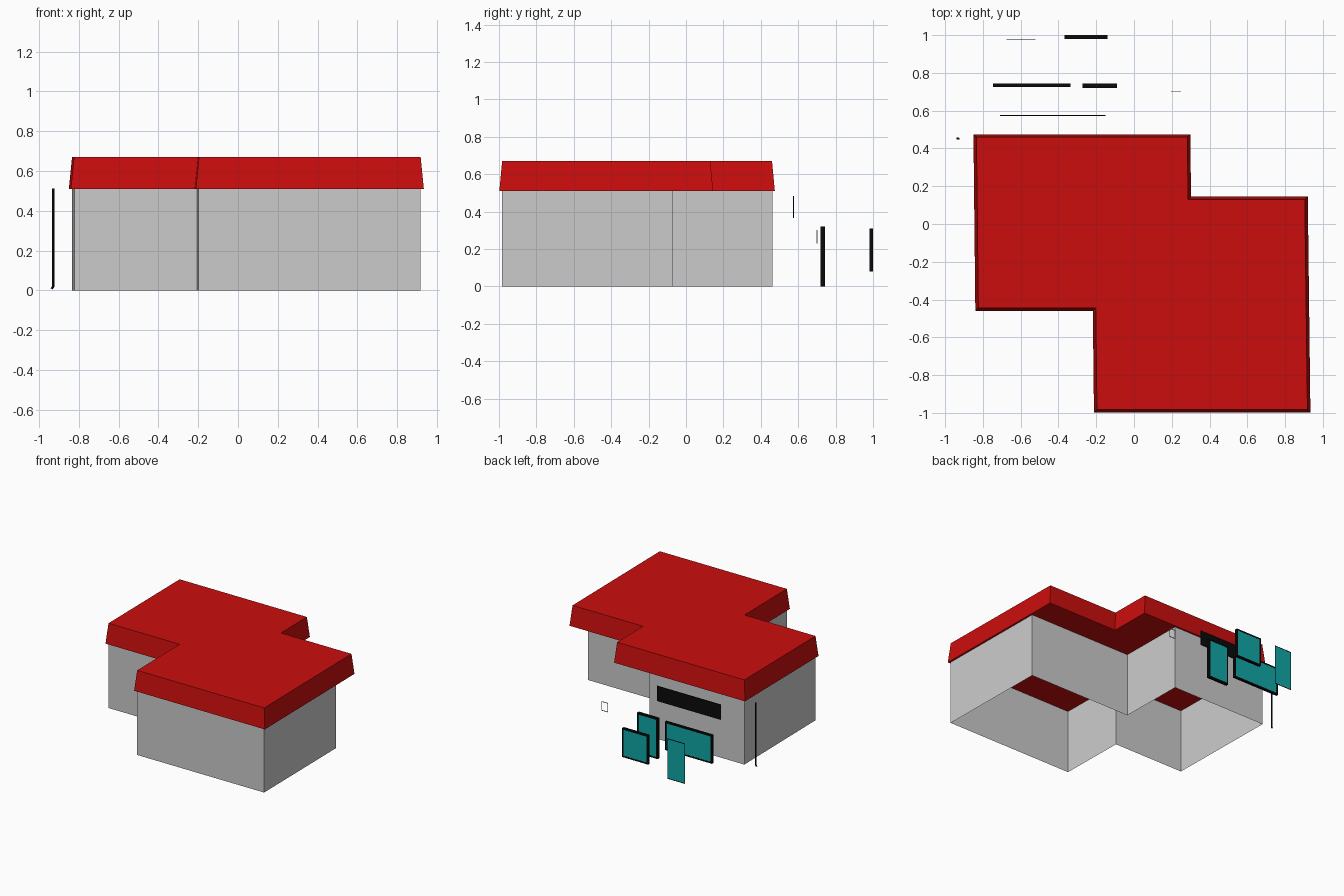
import bpy, bmesh
from mathutils import Matrix, Vector

if "Cube" in bpy.data.objects:
    bpy.data.objects.remove(bpy.data.objects["Cube"])


def material(name, rgb):
    m = bpy.data.materials.new(name)
    m.diffuse_color = (*rgb, 1)
    m.use_nodes = True
    m.node_tree.nodes["Principled BSDF"].inputs["Base Color"].default_value = m.diffuse_color
    return m


RED = material("roof_red", (0.6, 0.004, 0.004))
BLACK = material("frame_black", (0.003, 0.003, 0.003))
TEAL = material("glass_teal", (0.005, 0.38, 0.38))


def finish(bm, name, mat=None):
    mesh = bpy.data.meshes.new(name)
    bm.to_mesh(mesh)
    bm.free()
    ob = bpy.data.objects.new(name, mesh)
    bpy.context.collection.objects.link(ob)
    if mat:
        mesh.materials.append(mat)
    return ob


def loft(name, low, high, z0, z1, mat=None, capped=True):
    """Side faces between two outlines, optionally capped."""
    bm = bmesh.new()
    a = [bm.verts.new((x, y, z0)) for x, y in low]
    b = [bm.verts.new((x, y, z1)) for x, y in high]
    n = len(a)
    for i in range(n):
        j = (i + 1) % n
        bm.faces.new((a[i], a[j], b[j], b[i]))
    if capped:
        bm.faces.new(a[::-1])
        bm.faces.new(b)
    return finish(bm, name, mat)


def boxes(name, ranges, mat=None):
    """One mesh made of boxes given as (x0, x1, y0, y1, z0, z1)."""
    bm = bmesh.new()
    for x0, x1, y0, y1, z0, z1 in ranges:
        mid = Vector((x0 + x1, y0 + y1, z0 + z1)) / 2
        size = Matrix.Diagonal((x1 - x0, y1 - y0, z1 - z0, 1))
        bmesh.ops.create_cube(bm, size=1, matrix=Matrix.Translation(mid) @ size)
    return finish(bm, name, mat)


def frame(name, x0, x1, y0, y1, z0, z1, w, mat=None):
    boxes(name, [(x0, x0 + w, y0, y1, z0, z1), (x1 - w, x1, y0, y1, z0, z1),
                 (x0 + w, x1 - w, y0, y1, z0, z0 + w),
                 (x0 + w, x1 - w, y0, y1, z1 - w, z1)], mat)


def glazed(name, x0, x1, y0, y1, z0, z1, w):
    frame(name + "_frame", x0, x1, y0, y1, z0, z1, w, BLACK)
    d = (y1 - y0) * 0.05
    boxes(name + "_glass", [(x0 + w, x1 - w, y0 + d, y1 - d, z0 + w, z1 - w)], TEAL)


# Walls: open-bottomed shell, recessed deeper than the roof at the back right
wall = [(-.835, .462), (-.822, -.448), (-.205, -.448), (-.198, -.984),
        (.918, -.984), (.908, -.072), (.003, -.072), (-.003, .462)]
loft("walls", wall, wall, 0, 0.51, capped=False)

# Roof: slab with sloping sides
eave = [(-.85, .475), (-.84, -.46), (-.218, -.46), (-.212, -.998),
        (.934, -.998), (.92, .145), (.302, .145), (.298, .475)]
inward = [(1, -1), (1, 1), (1, 1), (1, 1), (-1, 1), (-1, -1), (-1, -1), (-1, -1)]
top = [(x + sx * .016, y + sy * .015) for (x, y), (sx, sy) in zip(eave, inward)]
loft("roof", eave, top, 0.51, 0.67, RED)

# Loose windows and doors behind the house
glazed("wide_window", -.747, -.335, .724, .743, .09, .315, .012)
glazed("narrow_door", -.272, -.09, .72, .744, .0, .32, .012)
glazed("square_window", -.368, -.14, .98, 1.0, .08, .31, .012)
glazed("flat_door", -.675, -.521, .975, .976, .0, .32, .006)

# Blank panel and small open frame
boxes("dark_panel", [(-.71, -.15, .573, .578, .365, .485)], BLACK)
frame("small_frame", .195, .25, .698, .702, .23, .303, .004)

# Drainpipe with a small kick at its foot
curve = bpy.data.curves.new("drainpipe", 'CURVE')
curve.dimensions = '3D'
curve.bevel_depth = 0.006
curve.bevel_resolution = 1
curve.use_fill_caps = True
path = [(-.929, .452, .512), (-.929, .452, .02), (-.936, .452, .008)]
spline = curve.splines.new('POLY')
spline.points.add(len(path) - 1)
for p, co in zip(spline.points, path):
    p.co = (*co, 1)
curve.materials.append(BLACK)
pipe = bpy.data.objects.new("drainpipe", curve)
bpy.context.collection.objects.link(pipe)
